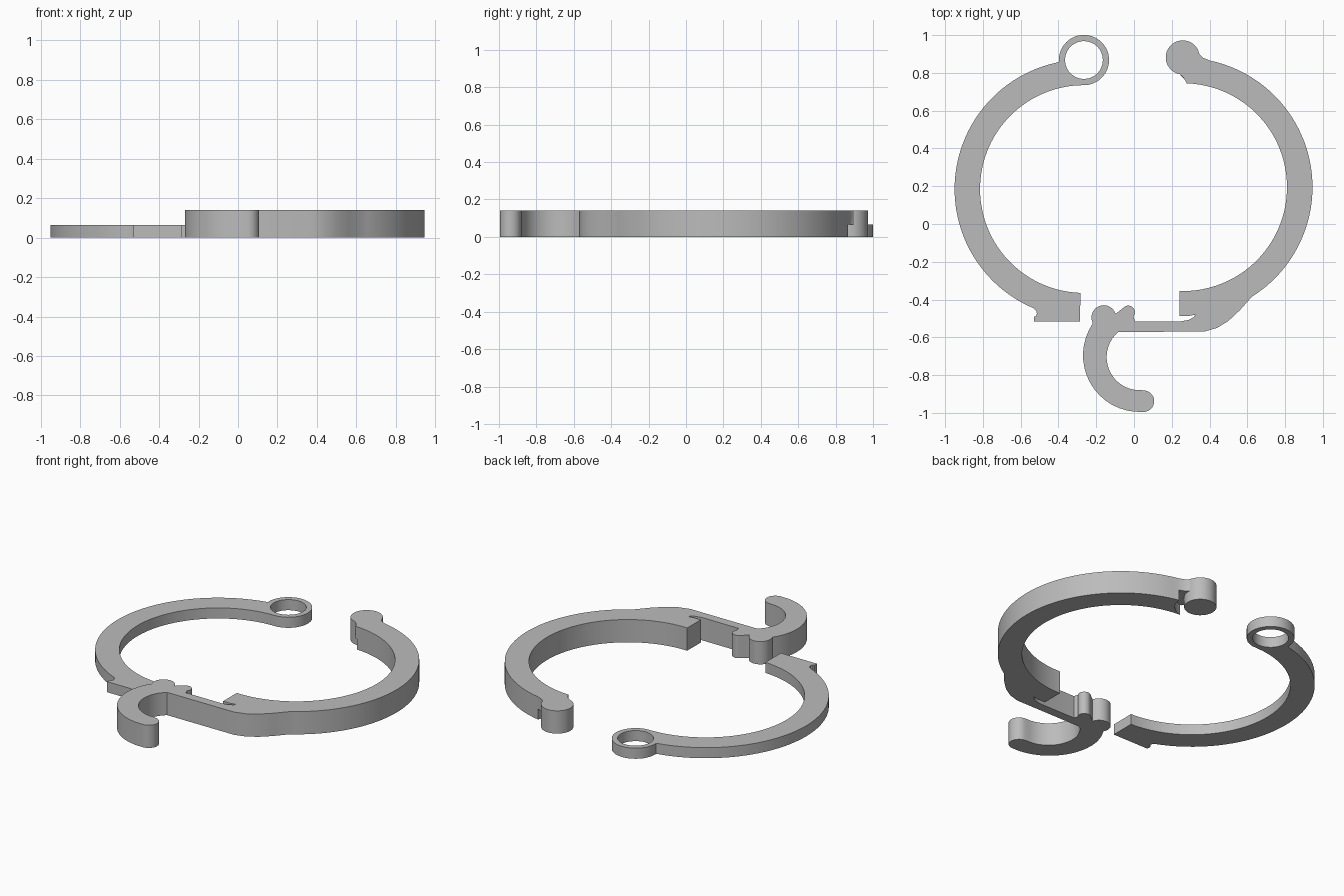
import bpy, bmesh
from math import cos, sin, radians
from mathutils import Vector

cube = bpy.data.objects.get("Cube")
if cube:
    bpy.data.objects.remove(cube, do_unlink=True)

THIN, THICK = 0.065, 0.14      # heights of the two halves
R_IN, R_OUT = 0.55, 0.685      # ring radii
LEFT_C, RIGHT_C = (-0.265, 0.185), (0.26, 0.195)
EYE_C, BALL_C = (-0.265, 0.868), (0.258, 0.882)

grey = bpy.data.materials.new("plain grey")
grey.use_nodes = True
colour = (0.5, 0.5, 0.5, 1)
grey.diffuse_color = colour
grey.node_tree.nodes["Principled BSDF"].inputs["Base Color"].default_value = colour


def arc(centre, r, start, end):
    """Points along an arc, angles in degrees."""
    n = max(3, round(abs(end - start) / (3 if r > 0.4 else 8)))
    angles = [radians(start + (end - start) * i / n) for i in range(n + 1)]
    return [(centre[0] + r * cos(a), centre[1] + r * sin(a)) for a in angles]


def circle(centre, r):
    return arc(centre, r, 0, 360)[:-1]


def plate(name, loops, z0, z1):
    """Extrude an outline (with optional hole loops) from z0 to z1."""
    bm = bmesh.new()
    edges = []
    for loop in loops:
        verts = [bm.verts.new((x, y, z0)) for x, y in loop]
        edges += [bm.edges.new((v, verts[i - 1])) for i, v in enumerate(verts)]
    bmesh.ops.triangle_fill(bm, edges=edges, use_beauty=True)
    top = bmesh.ops.extrude_face_region(bm, geom=bm.faces[:])["geom"]
    top_verts = [g for g in top if isinstance(g, bmesh.types.BMVert)]
    bmesh.ops.translate(bm, verts=top_verts, vec=Vector((0, 0, z1 - z0)))
    bmesh.ops.recalc_face_normals(bm, faces=bm.faces[:])
    mesh = bpy.data.meshes.new(name)
    bm.to_mesh(mesh)
    bm.free()
    mesh.materials.append(grey)
    ob = bpy.data.objects.new(name, mesh)
    bpy.context.collection.objects.link(ob)
    return ob


def select(ob):
    bpy.ops.object.select_all(action="DESELECT")
    ob.select_set(True)
    bpy.context.view_layer.objects.active = ob


def combine(ob, tool, operation):
    """Apply a boolean with a tool object, then remove the tool."""
    mod = ob.modifiers.new("boolean", "BOOLEAN")
    mod.operation, mod.solver, mod.object = operation, "EXACT", tool
    select(ob)
    bpy.ops.object.modifier_apply(modifier=mod.name)
    bpy.data.objects.remove(tool, do_unlink=True)


# Thin half ring with hinge eyelet and latch block
thin_outline = (
    arc(LEFT_C, R_IN, 268, 90)
    + arc(EYE_C, 0.133, -90, 184)[1:]
    + arc(LEFT_C, R_OUT, 102, 247)
    + [(-0.518, -0.46), (-0.514, -0.475), (-0.52, -0.49), (-0.53, -0.49),
       (-0.53, -0.515), (-0.285, -0.515)]
)
thin_half = plate("thin_half_ring", [thin_outline, circle(EYE_C, 0.1)], 0, THIN)

# Thick half ring: ring and neck, bulge, hook, latch bumps, slot
thick_outline = (
    arc(RIGHT_C, R_IN, -92, 88)
    + [(0.265, 0.77), (0.24, 0.795), BALL_C, (0.34, 0.905), (0.365, 0.88)]
    + arc(RIGHT_C, R_OUT, 78, -58)
    + [(0.56, -0.457), (0.5, -0.513), (0.44, -0.55), (0.37, -0.57)]
    + arc((0.03, -0.705), 0.175, 130, 274)
    + arc((0.05, -0.938), 0.057, 88, -86)
    + arc((0.03, -0.695), 0.3, -88, -214)
    + arc((-0.16, -0.495), 0.065, 200, 17)
    + arc((-0.03, -0.467), 0.035, 135, -20)
    + [(-0.003, -0.49), (0.005, -0.515), (0.25, -0.515), (0.29, -0.508),
       (0.315, -0.493), (0.325, -0.48), (0.29, -0.487), (0.24, -0.487)]
)
thick_half = plate("thick_half_ring", [thick_outline], 0, THICK)

# Clearance under the neck for the eyelet, then the hinge ball pin
combine(thick_half, plate("clearance", [circle(BALL_C, 0.142)], -0.1, THIN), "DIFFERENCE")
combine(thick_half, plate("hinge_pin", [circle(BALL_C, 0.09)], 0, THICK), "UNION")

for ob in (thin_half, thick_half):
    select(ob)
    bpy.ops.object.shade_smooth_by_angle(angle=radians(30))
